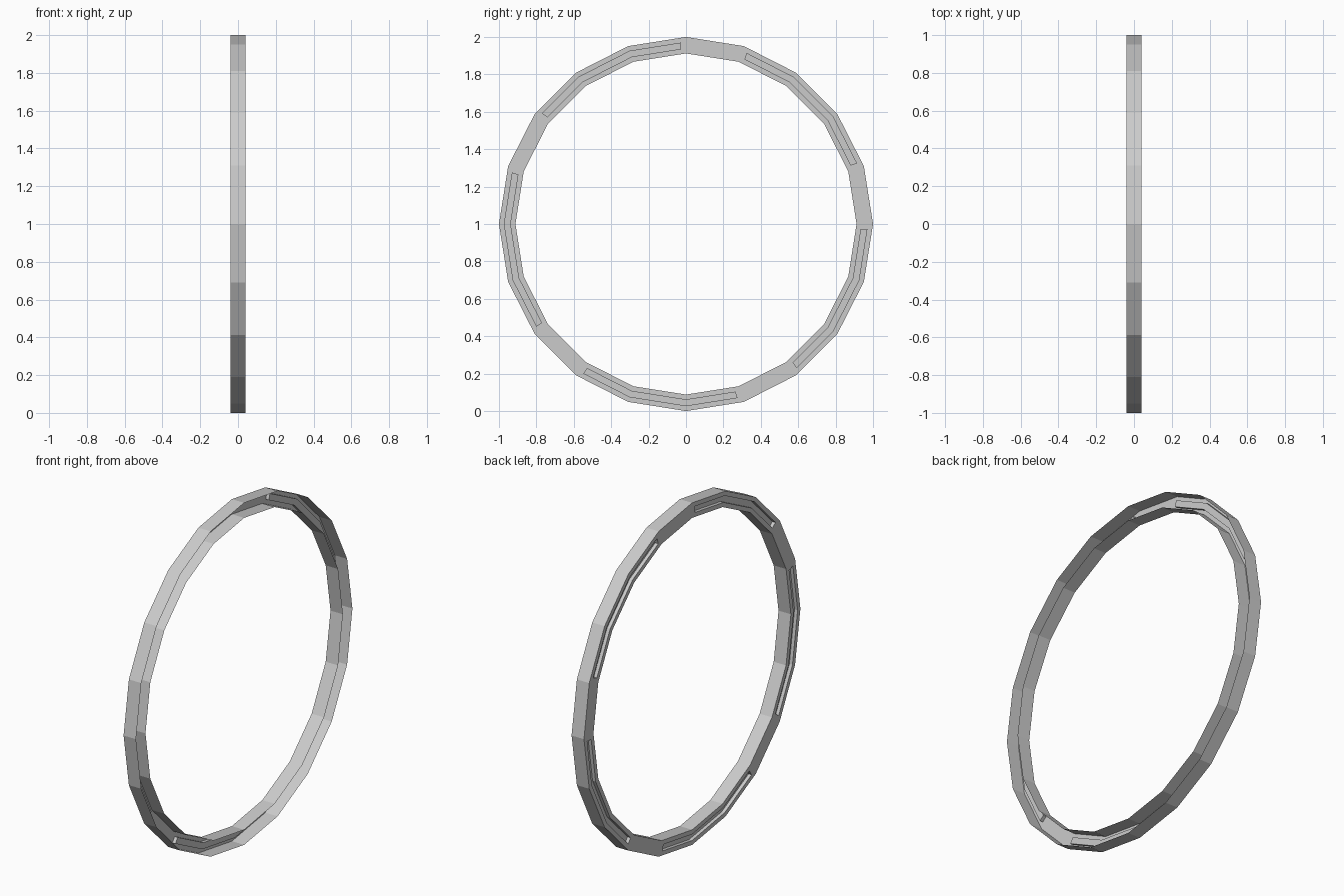
import bpy, bmesh
from math import sin, cos, tau

if "Cube" in bpy.data.objects:
    bpy.data.objects.remove(bpy.data.objects["Cube"])

SIDES, R_OUT, R_IN = 20, 1.0, 0.912
HALF_W, RIM, DEPTH = 0.04, 0.0255, 0.02

bm = bmesh.new()


def ring(x, r):
    return [bm.verts.new((x, r * cos(i * tau / SIDES), 1 + r * sin(i * tau / SIDES)))
            for i in range(SIDES)]


def band(a, b):
    return [bm.faces.new((a[i], a[(i + 1) % SIDES], b[(i + 1) % SIDES], b[i]))
            for i in range(SIDES)]


# Channel section: outer wall, closed left side, inner wall, open right side
loops = [ring(HALF_W, R_OUT), ring(-HALF_W, R_OUT), ring(-HALF_W, R_IN), ring(HALF_W, R_IN)]
band(loops[0], loops[1])
cap = band(loops[1], loops[2])
band(loops[2], loops[3])
bmesh.ops.recalc_face_normals(bm, faces=bm.faces[:])

# Five recessed slots, each three segments long with one plain segment between
for k in range(5):
    slot = [cap[(4 * k + 1 + j) % SIDES] for j in range(3)]
    bmesh.ops.inset_region(bm, faces=slot, thickness=RIM, use_even_offset=True,
                           use_boundary=True)
    new = bmesh.ops.extrude_face_region(bm, geom=slot)["geom"]
    verts = [g for g in new if isinstance(g, bmesh.types.BMVert)]
    bmesh.ops.translate(bm, verts=verts, vec=(DEPTH, 0, 0))
    old = [f for f in slot if f.is_valid and f not in new]
    if old:
        bmesh.ops.delete(bm, geom=old, context='FACES')

bmesh.ops.recalc_face_normals(bm, faces=bm.faces[:])
mesh = bpy.data.meshes.new("slotted_ring")
bm.to_mesh(mesh)
bm.free()
obj = bpy.data.objects.new("slotted_ring", mesh)
bpy.context.collection.objects.link(obj)
